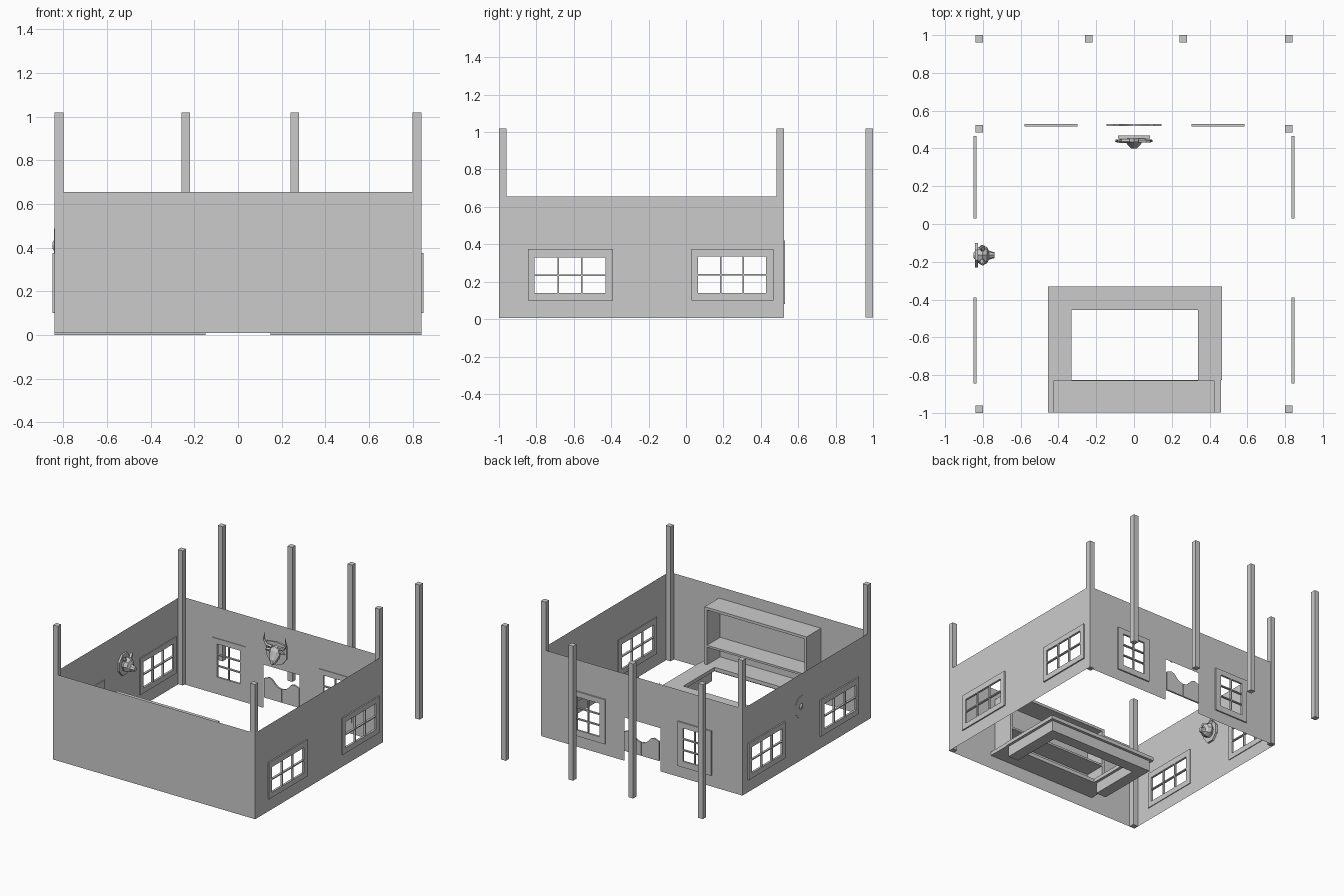
import bpy, bmesh, math
from mathutils import Matrix, Vector

if "Cube" in bpy.data.objects:
    bpy.data.objects.remove(bpy.data.objects["Cube"])


def make(name, bm, matrix=None):
    if matrix:
        bm.transform(matrix)
    bmesh.ops.recalc_face_normals(bm, faces=bm.faces)
    me = bpy.data.meshes.new(name)
    bm.to_mesh(me)
    bm.free()
    ob = bpy.data.objects.new(name, me)
    bpy.context.collection.objects.link(ob)
    return ob


def add_box(bm, x0, x1, y0, y1, z0, z1):
    m = Matrix.Translation(((x0+x1)/2, (y0+y1)/2, (z0+z1)/2)) @ Matrix.Diagonal((x1-x0, y1-y0, z1-z0, 1))
    bmesh.ops.create_cube(bm, size=1, matrix=m)


def boxes(name, *ranges):
    bm = bmesh.new()
    for r in ranges:
        add_box(bm, *r)
    return make(name, bm)


def sheet(name, u_range, z_range, holes, place):
    """Flat wall split into grid cells, leaving out the cells in a hole."""
    us = sorted({*u_range, *[h[0] for h in holes], *[h[1] for h in holes]})
    zs = sorted({*z_range, *[h[2] for h in holes], *[h[3] for h in holes]})
    bm = bmesh.new()
    for a, b in zip(us, us[1:]):
        for c, d in zip(zs, zs[1:]):
            u, z = (a+b)/2, (c+d)/2
            if any(h[0] < u < h[1] and h[2] < z < h[3] for h in holes):
                continue
            bm.faces.new([bm.verts.new(place(p, q)) for p, q in ((a, c), (b, c), (b, d), (a, d))])
    bmesh.ops.remove_doubles(bm, verts=bm.verts, dist=1e-5)
    return make(name, bm)


def window(name, outer, hole, cols, rows, box):
    """Frame of four bars plus crossing glazing bars."""
    o, h, t = outer, hole, 0.004
    rects = [(o[0], h[0], o[2], o[3]), (h[1], o[1], o[2], o[3]),
             (h[0], h[1], o[2], h[2]), (h[0], h[1], h[3], o[3])]
    for i in range(1, cols):
        u = h[0] + (h[1]-h[0])*i/cols
        rects.append((u-t, u+t, h[2], h[3]))
    for i in range(1, rows):
        z = h[2] + (h[3]-h[2])*i/rows
        rects.append((h[0], h[1], z-t, z+t))
    return boxes(name, *[box(r) for r in rects])


def prism(name, outline, y0, y1, matrix=None):
    """Outline in x-z, pushed along y."""
    bm = bmesh.new()
    f = bm.faces.new([bm.verts.new((x, y0, z)) for x, z in outline])
    ext = bmesh.ops.extrude_face_region(bm, geom=[f])['geom']
    bmesh.ops.translate(bm, verts=[v for v in ext if isinstance(v, bmesh.types.BMVert)], vec=(0, y1-y0, 0))
    return make(name, bm, matrix)


def loft(name, rings, n=8, matrix=None):
    """Rings of (y, centre z, half width, half height), capped."""
    bm = bmesh.new()
    rows = [[bm.verts.new((w*math.cos(2*math.pi*i/n), y, z + h*math.sin(2*math.pi*i/n)))
             for i in range(n)] for y, z, w, h in rings]
    for a, b in zip(rows, rows[1:]):
        for i in range(n):
            bm.faces.new((a[i], a[(i+1) % n], b[(i+1) % n], b[i]))
    bm.faces.new(rows[0])
    bm.faces.new(rows[-1])
    return make(name, bm, matrix)


def spike(name, points, radii, matrix, n=5):
    """Tapered bent tube used for horns and ears, mirrored in x."""
    for side in (-1, 1):
        bm = bmesh.new()
        pts = [Vector((side*x, y, z)) for x, y, z in points]
        rows = []
        for k, p in enumerate(pts):
            d = pts[min(k+1, len(pts)-1)] - pts[max(k-1, 0)]
            q = d.to_track_quat('Z', 'Y')
            rows.append([bm.verts.new(p + q @ Vector((radii[k]*math.cos(2*math.pi*i/n),
                         radii[k]*math.sin(2*math.pi*i/n), 0))) for i in range(n)])
        for a, b in zip(rows, rows[1:]):
            for i in range(n):
                bm.faces.new((a[i], a[(i+1) % n], b[(i+1) % n], b[i]))
        bm.faces.new(rows[0])
        bm.faces.new(rows[-1])
        make(name, bm, matrix)


# Window and door openings: (u0, u1, z0, z1)
side_wins = [((-0.845, -0.39, 0.10, 0.375), (-0.81, -0.43, 0.14, 0.33)),
             ((0.03, 0.467, 0.10, 0.375), (0.065, 0.427, 0.14, 0.335))]
back_wins = [((-0.58, -0.30, 0.085, 0.42), (-0.535, -0.345, 0.13, 0.38)),
             ((0.305, 0.585, 0.085, 0.42), (0.35, 0.54, 0.13, 0.38))]
door = (-0.15, 0.15, 0.0, 0.325)

# Walls
sheet("front_wall", (-0.84, 0.84), (0.008, 0.655), [], lambda u, z: (u, -1, z))
sheet("back_wall", (-0.84, 0.84), (0.0, 0.655), [door] + [h for _, h in back_wins],
      lambda u, z: (u, 0.52, z))
for s, side in ((-1, "left"), (1, "right")):
    sheet(side + "_wall", (-1, 0.52), (0.005, 0.655), [h for _, h in side_wins],
          lambda u, z: (0.84*s, u, z))
    for o, h in side_wins:
        window(side + "_window", o, h, 3, 2,
               lambda r: (0.842*s-0.008, 0.842*s+0.008, r[0], r[1], r[2], r[3]))
for o, h in back_wins:
    window("back_window", o, h, 2, 3, lambda r: (r[0], r[1], 0.515, 0.53, r[2], r[3]))

# Corner and porch posts
for x, y in [(-0.82, -0.98), (0.82, -0.98), (-0.82, 0.505), (0.82, 0.505),
             (-0.82, 0.98), (-0.24, 0.98), (0.26, 0.98), (0.82, 0.98)]:
    boxes("post", (x-0.02, x+0.02, y-0.02, y+0.02, 0.008, 1.02))

# Swing doors with a wavy top
wave = [(0.002, 0.18), (0.03, 0.185), (0.055, 0.205), (0.08, 0.232), (0.105, 0.24), (0.145, 0.225)]
for s in (-1, 1):
    prism("swing_door", [(s*x, z) for x, z in [(0.145, 0.08), (0.002, 0.08)] + wave], 0.518, 0.53)

# U-shaped bar counter: top slab and panels below
boxes("counter_top", (-0.455, -0.33, -0.825, -0.33, 0.11, 0.138), (0.34, 0.465, -0.825, -0.33, 0.11, 0.138),
      (-0.33, 0.34, -0.455, -0.33, 0.11, 0.138))
boxes("counter_base", (-0.435, -0.35, -0.825, -0.35, 0.03, 0.11), (0.36, 0.445, -0.825, -0.35, 0.03, 0.11),
      (-0.35, 0.36, -0.435, -0.35, 0.03, 0.11))

# Back bar: low cabinet ledge and bottle shelf above
boxes("back_bar_ledge", (-0.455, 0.46, -0.998, -0.825, 0.11, 0.138))
boxes("bottle_shelf", (-0.425, 0.425, -0.998, -0.828, 0.55, 0.57),
      (-0.425, -0.405, -0.998, -0.828, 0.138, 0.55), (0.405, 0.425, -0.998, -0.828, 0.138, 0.55),
      (-0.405, 0.405, -0.998, -0.828, 0.27, 0.285), (-0.405, 0.405, -0.998, -0.985, 0.138, 0.55))

# Bull trophy above the door
bull = Matrix.Translation((0, 0.465, 0.48))
shield = [(-0.085, 0.07), (0, 0.08), (0.085, 0.07), (0.085, -0.03), (0.05, -0.075), (0, -0.095),
          (-0.05, -0.075), (-0.085, -0.03)]
prism("bull_plaque", shield, -0.012, 0.003, bull)
loft("bull_head", [(-0.01, 0.0, 0.036, 0.06), (-0.03, 0.0, 0.042, 0.055), (-0.045, -0.02, 0.036, 0.05),
                   (-0.058, -0.045, 0.022, 0.032), (-0.066, -0.05, 0.014, 0.02)], 8, bull)
spike("bull_horn", [(0.025, -0.025, 0.045), (0.07, -0.025, 0.05), (0.092, -0.025, 0.085), (0.085, -0.025, 0.14)],
      (0.012, 0.011, 0.008, 0.001), bull)
spike("bull_ear", [(0.03, -0.025, 0.025), (0.06, -0.025, 0.02), (0.085, -0.025, 0.01)],
      (0.006, 0.012, 0.001), bull)

# Bear trophy on the left wall
bear = Matrix.Translation((-0.843, -0.165, 0.41)) @ Matrix.Rotation(math.pi/2, 4, 'Z')
plaque = [(0.07*math.sin(a*math.pi/4 + math.pi/8), 0.085*math.cos(a*math.pi/4 + math.pi/8)) for a in range(8)]
prism("bear_plaque", plaque, -0.018, 0.0, bear)
loft("bear_head", [(0.008, 0.0, 0.012, 0.012), (-0.018, 0.0, 0.04, 0.05), (-0.04, 0.005, 0.055, 0.055),
                   (-0.065, 0.0, 0.042, 0.045), (-0.075, -0.012, 0.024, 0.026), (-0.105, -0.016, 0.015, 0.016)], 8, bear)
spike("bear_ear", [(0.028, -0.04, 0.04), (0.042, -0.04, 0.06), (0.048, -0.04, 0.075)], (0.012, 0.015, 0.005), bear)
